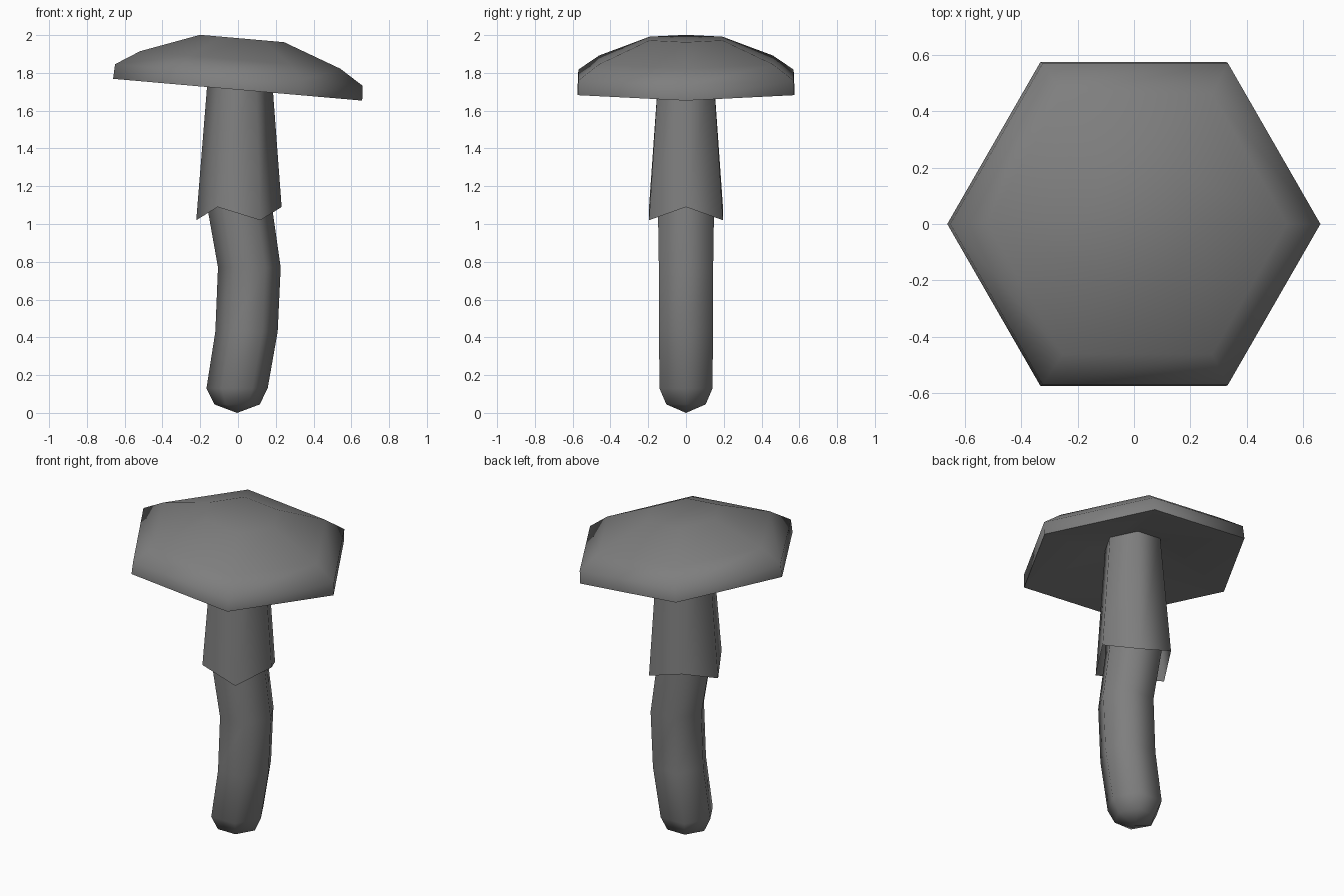
import bpy, bmesh
from math import pi, sin, cos, radians

if "Cube" in bpy.data.objects:
    bpy.data.objects.remove(bpy.data.objects["Cube"], do_unlink=True)

SIDES = 6

grey = bpy.data.materials.new("stone_grey")
grey.use_nodes = True
colour = (0.21, 0.21, 0.21, 1)
grey.diffuse_color = colour
grey.node_tree.nodes["Principled BSDF"].inputs["Base Color"].default_value = colour


def ring(bm, cx, z, radius, zigzag=0):
    """Six-sided loop with corners on the x axis; zigzag lifts every other corner."""
    verts = []
    for i in range(SIDES):
        a = 2 * pi * i / SIDES
        lift = zigzag if i % 2 == 0 else 0
        verts.append(bm.verts.new((cx + radius * cos(a), radius * sin(a), z + lift)))
    return verts


def skin(bm, rings):
    """Join consecutive loops with quads."""
    for low, high in zip(rings, rings[1:]):
        for i in range(SIDES):
            j = (i + 1) % SIDES
            bm.faces.new((low[i], low[j], high[j], high[i]))


def finish(bm, name):
    mesh = bpy.data.meshes.new(name)
    bm.to_mesh(mesh)
    bm.free()
    mesh.materials.append(grey)
    obj = bpy.data.objects.new(name, mesh)
    bpy.context.collection.objects.link(obj)
    bpy.ops.object.select_all(action="DESELECT")
    obj.select_set(True)
    bpy.context.view_layer.objects.active = obj
    bpy.ops.object.shade_smooth_by_angle(angle=radians(70))
    return obj


# Bent stem with a pointed, rounded foot
bm = bmesh.new()
stem = [(-0.005, 0.045, 0.12), (-0.005, 0.13, 0.162), (0.045, 0.43, 0.165),
        (0.06, 0.77, 0.166), (0.004, 1.12, 0.172), (0.01, 1.85, 0.14)]
loops = [ring(bm, *s) for s in stem]
skin(bm, loops)
tip = bm.verts.new((-0.005, 0, 0))
for i in range(SIDES):
    bm.faces.new((tip, loops[0][(i + 1) % SIDES], loops[0][i]))
bm.faces.new(loops[-1])
finish(bm, "stem")

# Open flared skirt with a zigzag hem
bm = bmesh.new()
skin(bm, [ring(bm, 0.005, 1.02, 0.226, zigzag=0.07), ring(bm, 0.01, 1.85, 0.164)])
finish(bm, "skirt")

# Tilted faceted cap with a hollowed underside, from the hollow out and over
bm = bmesh.new()
cap = [(0, 0.115, 0.17), (0, 0, 0.645), (0, 0, 0.662),
       (0, 0.078, 0.658), (0, 0.158, 0.532), (0, 0.272, 0.223)]
loops = [ring(bm, *s) for s in cap]
skin(bm, loops)
bm.faces.new(reversed(loops[0]))
bm.faces.new(loops[-1])
cap_obj = finish(bm, "cap")
cap_obj.location = (-0.002, 0, 1.711)
cap_obj.rotation_euler = (0, radians(5), 0)
